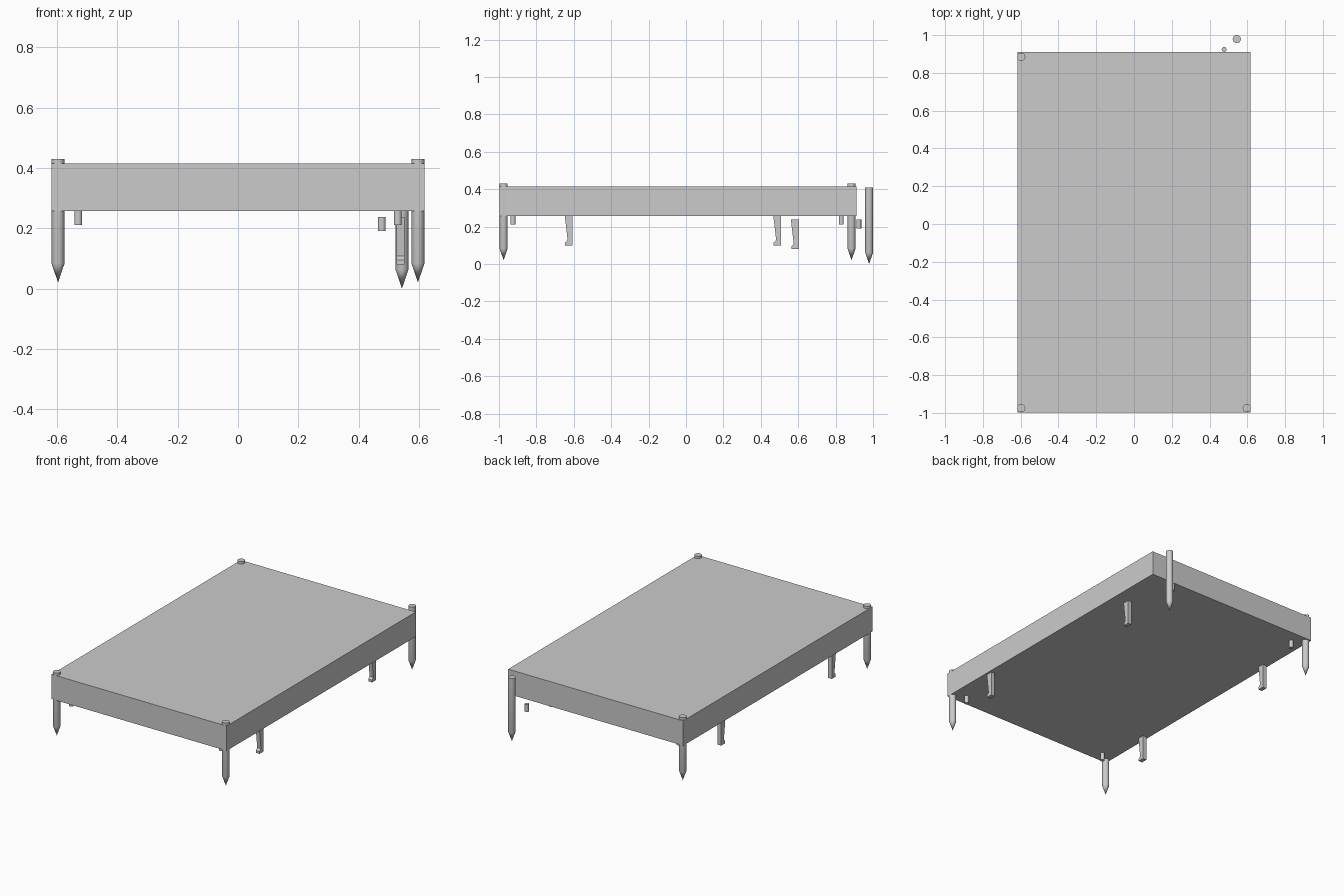
import bpy
import bmesh
from mathutils import Matrix, Vector

cube = bpy.data.objects.get("Cube")
if cube:
    bpy.data.objects.remove(cube, do_unlink=True)

GREY = (0.6, 0.6, 0.6, 1.0)
grey = bpy.data.materials.new("plain grey")
grey.use_nodes = True
grey.diffuse_color = GREY
grey.node_tree.nodes["Principled BSDF"].inputs["Base Color"].default_value = GREY

# The loose set at the back left corner sits off its mount by this much
LOOSE = Vector((-0.053, 0.094, -0.02))


def finish(name, bm, smooth=False):
    bmesh.ops.recalc_face_normals(bm, faces=bm.faces)
    mesh = bpy.data.meshes.new(name)
    bm.to_mesh(mesh)
    bm.free()
    mesh.materials.append(grey)
    obj = bpy.data.objects.new(name, mesh)
    bpy.context.collection.objects.link(obj)
    if smooth:
        bpy.ops.object.select_all(action="DESELECT")
        obj.select_set(True)
        bpy.context.view_layer.objects.active = obj
        bpy.ops.object.shade_smooth_by_angle(angle=0.52)
    return obj


def cylinder(bm, r1, r2, z1, z2, caps=True):
    bmesh.ops.create_cone(
        bm, cap_ends=caps, segments=32, radius1=r1, radius2=r2,
        depth=z2 - z1, matrix=Matrix.Translation((0, 0, (z1 + z2) / 2)))


def stake(name, place):
    # Round post sharpened to a point at the bottom
    bm = bmesh.new()
    cylinder(bm, 0.0215, 0.0215, 0.083, 0.43)
    bottom = [f for f in bm.faces if f.normal.z < -0.9]
    tip = bmesh.ops.poke(bm, faces=bottom)["verts"][0]
    tip.co.z = 0.02
    finish(name, bm, True).location = place


def peg(name, place):
    # Short round peg under the slab
    bm = bmesh.new()
    cylinder(bm, 0.013, 0.013, 0.21, 0.257)
    finish(name, bm, True).location = place


def hook(name, place):
    # Tapered clip with a forward lip at its foot
    profile = [(0.02, 0.257), (0.02, 0.1), (-0.02, 0.1), (-0.02, 0.115),
               (-0.007, 0.128), (-0.022, 0.257)]
    bm = bmesh.new()
    face = bm.faces.new([bm.verts.new((-0.013, y, z)) for y, z in profile])
    side = bmesh.ops.extrude_face_region(bm, geom=[face])["geom"]
    verts = [v for v in side if isinstance(v, bmesh.types.BMVert)]
    bmesh.ops.translate(bm, verts=verts, vec=(0.026, 0, 0))
    finish(name, bm).location = place


# Flat slab
bm = bmesh.new()
size = Matrix.Diagonal((1.236, 1.908, 0.158, 1))
bmesh.ops.create_cube(bm, size=1, matrix=Matrix.Translation((0, -0.043, 0.336)) @ size)
finish("slab", bm)

# A stake, peg and hook at every corner, one set loose
for side, sx in (("right", -1), ("left", 1)):
    for end, ys in (("front", (-0.975, -0.925, -0.626)),
                    ("back", (0.885, 0.83, 0.489))):
        loose = (side, end) == ("left", "back")
        shift = LOOSE if loose else Vector()
        corner = f"{end}_{side}"
        stake(f"{corner}_stake", Vector((sx * 0.597, ys[0], 0)) + shift)
        peg(f"{corner}_peg", Vector((sx * 0.53, ys[1], 0)) + shift)
        hook(f"{corner}_hook", Vector((sx * 0.592, ys[2], 0)) + shift)
